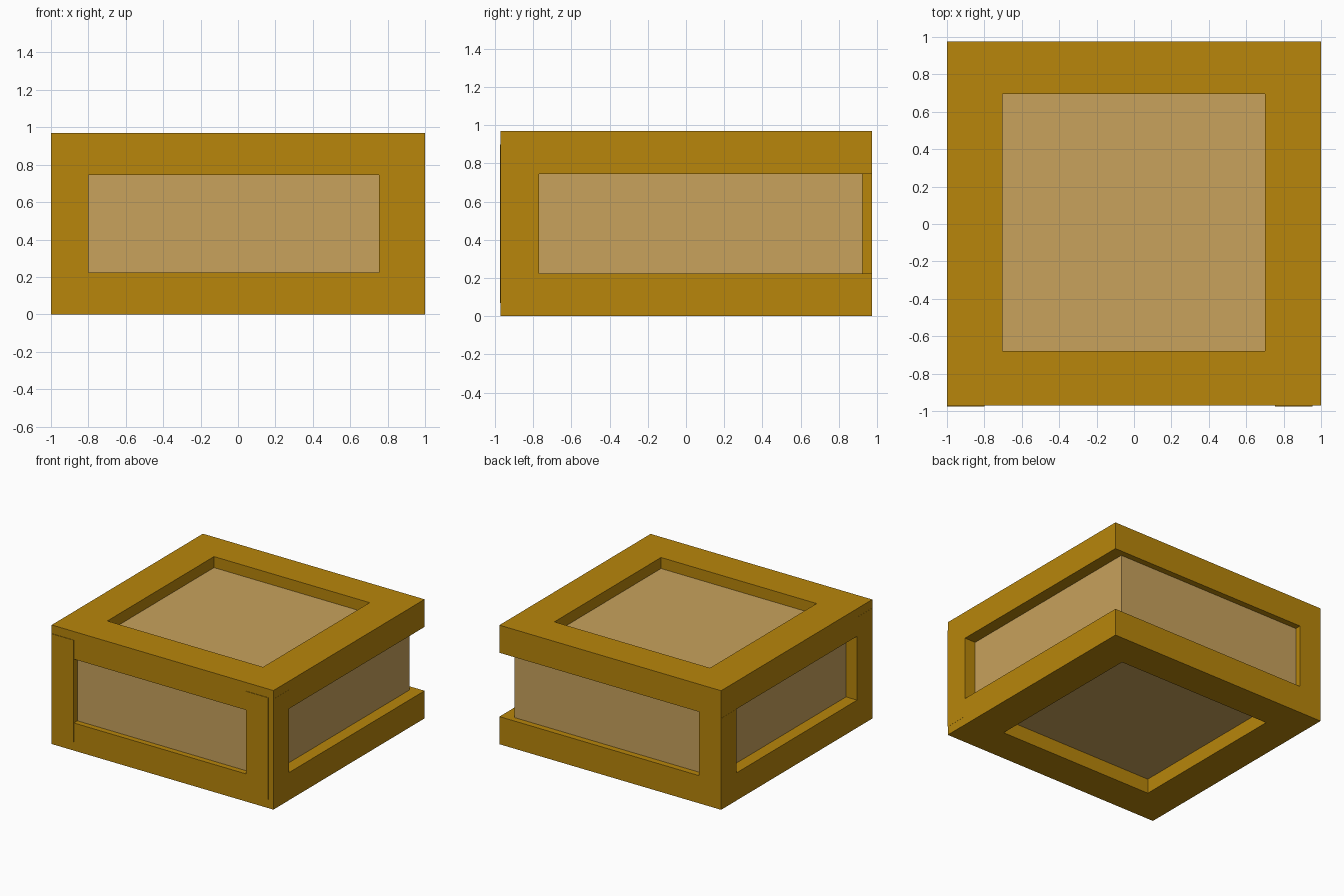
import bpy, bmesh

if "Cube" in bpy.data.objects:
    bpy.data.objects.remove(bpy.data.objects["Cube"])


def material(name, color):
    m = bpy.data.materials.new(name)
    m.diffuse_color = (*color, 1)
    m.use_nodes = True
    m.node_tree.nodes["Principled BSDF"].inputs["Base Color"].default_value = m.diffuse_color
    return m


FRAME = material("frame_wood", (0.48, 0.238, 0.0033))
PANEL = material("panel_wood", (0.58, 0.36, 0.107))


def finish(name, bm, mat):
    bmesh.ops.recalc_face_normals(bm, faces=bm.faces[:])
    me = bpy.data.meshes.new(name)
    bm.to_mesh(me)
    bm.free()
    me.materials.append(mat)
    ob = bpy.data.objects.new(name, me)
    bpy.context.collection.objects.link(ob)
    return ob


def box(name, xs, ys, zs, mat):
    bm = bmesh.new()
    bmesh.ops.create_cube(bm, size=1)
    for v in bm.verts:
        v.co = [r[0] if c < 0 else r[1] for c, r in zip(v.co, (xs, ys, zs))]
    return finish(name, bm, mat)


def ring(name, outer, inner, zs, mat):
    """Rectangular frame; outer and inner are (x0, x1, y0, y1)."""
    bm = bmesh.new()
    loops = []
    for (x0, x1, y0, y1), z in ((outer, zs[0]), (outer, zs[1]),
                                (inner, zs[1]), (inner, zs[0])):
        loops.append([bm.verts.new((x, y, z)) for x, y in
                      ((x0, y0), (x1, y0), (x1, y1), (x0, y1))])
    for k in range(4):
        a, b = loops[k], loops[(k + 1) % 4]
        for i in range(4):
            j = (i + 1) % 4
            bm.faces.new((a[i], a[j], b[j], b[i]))
    return finish(name, bm, mat)


# Recessed body of the crate
box("inner_box", (-0.9, 0.9), (-0.925, 0.925), (0.12, 0.88), PANEL)

# Top and bottom frames
OUTER = (-0.999, 0.999, -0.971, 0.975)
INNER = (-0.703, 0.7, -0.678, 0.695)
for name, zs in (("bottom_frame", (0, 0.225)), ("top_frame", (0.745, 0.97))):
    ring(name, OUTER, INNER, zs, FRAME)

# Corner posts; the back right corner is open
POST_Z = (0.07, 0.9)
box("front_left_post", (-1, -0.8), (-0.975, -0.775), POST_Z, FRAME)
box("front_right_post", (0.755, 0.955), (-0.975, -0.775), POST_Z, FRAME)
box("right_front_post", (0.8, 1), (-0.971, -0.771), POST_Z, FRAME)
box("back_left_post", (-1, -0.8), (0.775, 0.975), (0.225, 0.745), FRAME)
